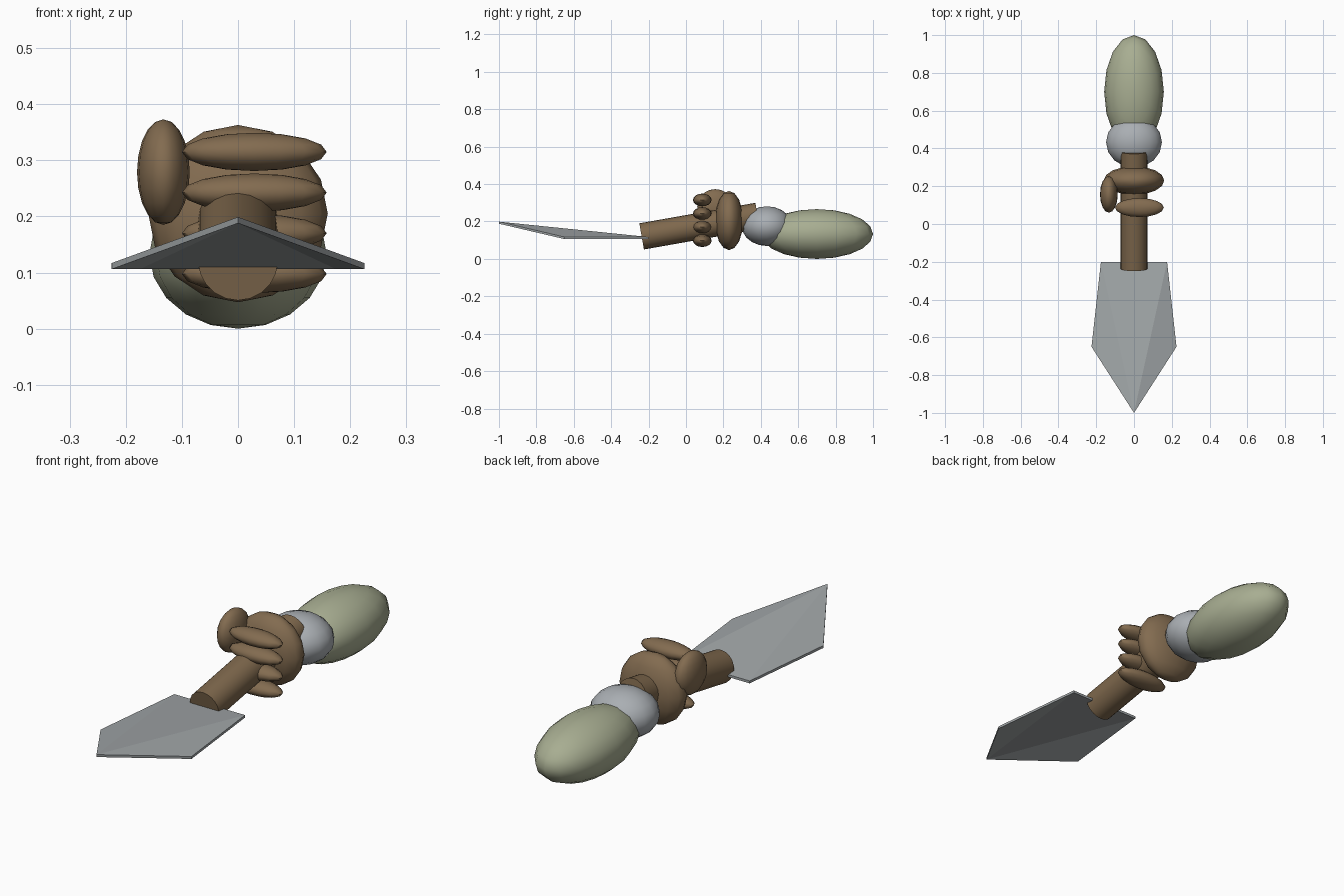
import bpy, bmesh, math
from mathutils import Vector

if "Cube" in bpy.data.objects:
    bpy.data.objects.remove(bpy.data.objects["Cube"])


def material(name, rgb):
    m = bpy.data.materials.new(name)
    m.diffuse_color = (*rgb, 1.0)
    m.use_nodes = True
    m.node_tree.nodes["Principled BSDF"].inputs["Base Color"].default_value = m.diffuse_color
    return m


WOOD = material("brown_wood", (0.21, 0.138, 0.073))
SKIN = material("brown_skin", (0.225, 0.148, 0.08))
STEEL = material("blade_grey", (0.36, 0.385, 0.395))
CUFF = material("cuff_grey", (0.40, 0.425, 0.45))
SLEEVE = material("sleeve_olive", (0.39, 0.42, 0.285))


def finish(name, mat):
    ob = bpy.context.object
    ob.name = ob.data.name = name
    ob.data.materials.append(mat)
    bpy.ops.object.transform_apply(location=False, rotation=True, scale=True)
    bpy.ops.object.shade_smooth_by_angle(angle=math.radians(50))
    return ob


def ellipsoid(name, centre, radii, mat, rings=8):
    bpy.ops.mesh.primitive_uv_sphere_add(segments=16, ring_count=rings, radius=1, location=centre)
    bpy.context.object.scale = radii
    return finish(name, mat)


# Forearm sleeve and cuff
ellipsoid("sleeve", (0, 0.70, 0.133), (0.158, 0.30, 0.133), SLEEVE, 10)
ellipsoid("cuff", (0, 0.433, 0.175), (0.148, 0.135, 0.106), CUFF, 10)

# Hand: palm, thumb and four stacked fingers
ellipsoid("palm", (0, 0.23, 0.205), (0.16, 0.076, 0.158), SKIN, 8)
ellipsoid("thumb", (-0.133, 0.157, 0.279), (0.047, 0.097, 0.094), SKIN, 10)
for i in range(4):
    ellipsoid(f"finger_{i + 1}", (0.029, 0.087, 0.315 - 0.0725 * i),
              (0.129, 0.05, 0.034), SKIN, 8)

# Tilted round handle
bpy.ops.mesh.primitive_cylinder_add(vertices=20, radius=0.071, depth=0.63,
                                    location=(0, 0.073, 0.175))
axis = Vector((0, math.cos(math.radians(10)), math.sin(math.radians(10))))
bpy.context.object.rotation_euler = axis.to_track_quat('Z', 'Y').to_euler()
finish("handle", WOOD)

# Blade: thin plate folded from the raised tip to the back corners
bm = bmesh.new()
outline = [(0, -1.0, 0.199), (0.225, -0.65, 0.117), (0.175, -0.2, 0.117),
           (-0.175, -0.2, 0.117), (-0.225, -0.65, 0.117)]
top = [bm.verts.new(p) for p in outline]
low = [bm.verts.new((x, y, z - 0.011)) for x, y, z in outline]
for a, b in ((1, 2), (2, 3), (3, 4)):
    bm.faces.new((top[0], top[a], top[b]))
    bm.faces.new((low[0], low[b], low[a]))
for a in range(5):
    b = (a + 1) % 5
    bm.faces.new((top[b], top[a], low[a], low[b]))
bmesh.ops.recalc_face_normals(bm, faces=bm.faces)
mesh = bpy.data.meshes.new("blade")
bm.to_mesh(mesh)
bm.free()
mesh.materials.append(STEEL)
bpy.context.collection.objects.link(bpy.data.objects.new("blade", mesh))
